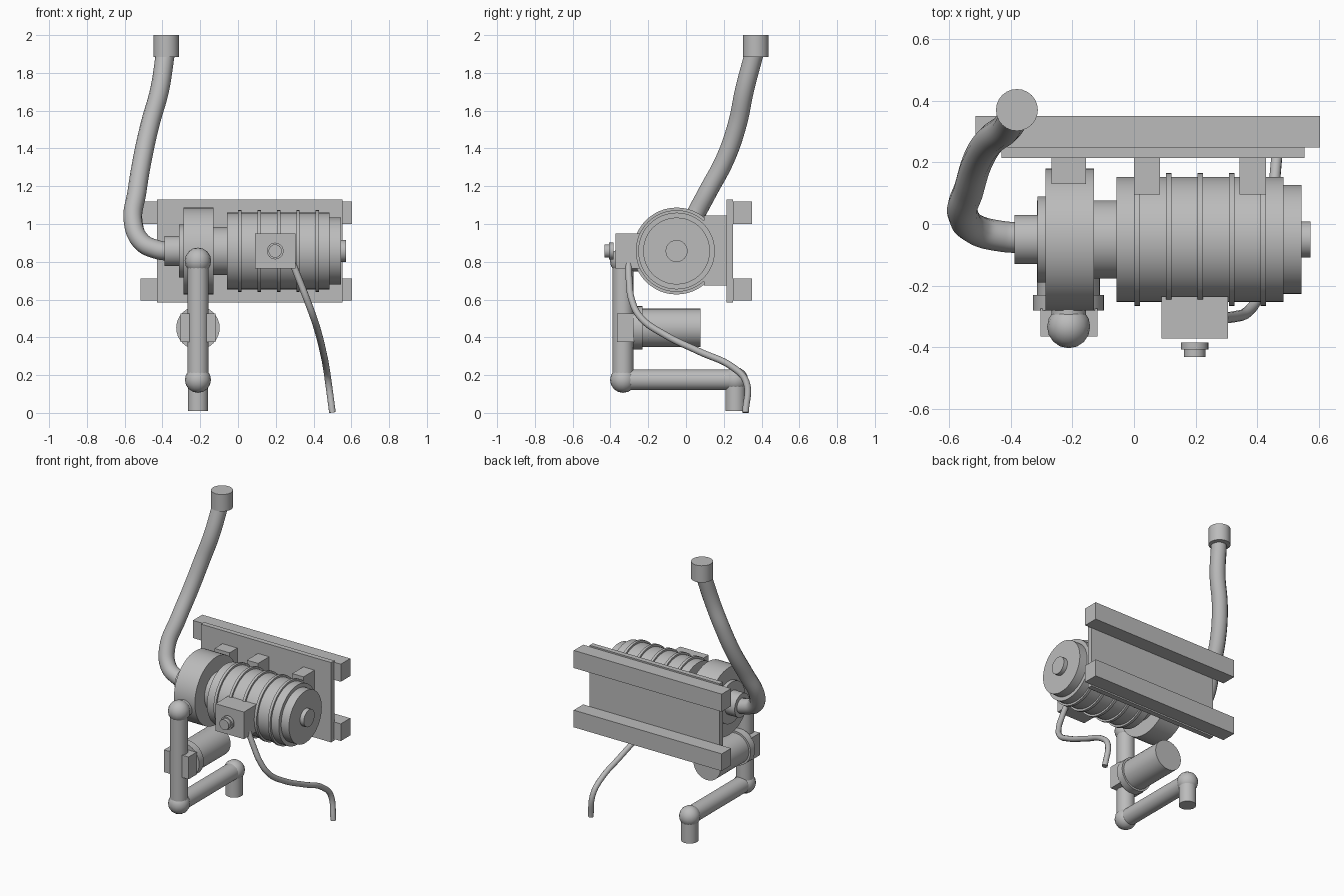
import bpy, math
from mathutils import Vector

cube = bpy.data.objects.get("Cube")
if cube:
    bpy.data.objects.remove(cube, do_unlink=True)

grey = bpy.data.materials.new("plain_grey")
grey.use_nodes = True
tone = (0.5, 0.5, 0.5, 1)
grey.diffuse_color = tone
grey.node_tree.nodes["Principled BSDF"].inputs["Base Color"].default_value = tone


def finish(name, smooth=True):
    ob = bpy.context.object
    ob.name = name
    ob.data.materials.append(grey)
    if smooth:
        bpy.ops.object.shade_smooth_by_angle(angle=math.radians(35))
    return ob


def box(name, x, y, z):
    """Box from its extents on each axis."""
    lo, hi = Vector((x[0], y[0], z[0])), Vector((x[1], y[1], z[1]))
    bpy.ops.mesh.primitive_cube_add(size=1, location=(lo + hi) / 2)
    bpy.context.object.scale = hi - lo
    return finish(name, False)


def rod(name, a, b, r, sides=32):
    """Capped cylinder between two points."""
    a, b = Vector(a), Vector(b)
    d = b - a
    bpy.ops.mesh.primitive_cylinder_add(
        vertices=sides, radius=r, depth=d.length, location=(a + b) / 2,
        rotation=d.to_track_quat("Z", "Y").to_euler())
    return finish(name)


def ball(name, at, r):
    bpy.ops.mesh.primitive_uv_sphere_add(segments=16, ring_count=8, radius=r, location=at)
    return finish(name)


def tube(name, points, r):
    """Smooth bent tube through the points."""
    cu = bpy.data.curves.new(name, "CURVE")
    cu.dimensions = "3D"
    cu.bevel_depth = r
    cu.bevel_resolution = 4
    cu.use_fill_caps = True
    cu.resolution_u = 8
    sp = cu.splines.new("BEZIER")
    sp.bezier_points.add(len(points) - 1)
    for bp, p in zip(sp.bezier_points, points):
        bp.co = p
        bp.handle_left_type = bp.handle_right_type = "AUTO"
    sp.use_smooth = True
    cu.materials.append(grey)
    ob = bpy.data.objects.new(name, cu)
    bpy.context.collection.objects.link(ob)


AY, AZ = -0.05, 0.857  # shared motor and pump axis


def drum(name, x0, x1, r):
    return rod(name, (x0, AY, AZ), (x1, AY, AZ), r, 48)


# Wall plate, rails and mounts
box("back_plate", (-0.43, 0.553), (0.215, 0.25), (0.585, 1.13))
box("upper_rail", (-0.515, 0.603), (0.248, 0.35), (1.0, 1.12))
box("lower_rail", (-0.515, 0.603), (0.248, 0.35), (0.595, 0.712))
box("pump_mount", (-0.268, -0.155), (0.13, 0.22), (0.675, 1.04))
for side, x in (("inner", 0.0), ("outer", 0.343)):
    box(side + "_motor_mount", (x, x + 0.085), (0.095, 0.22), (0.675, 1.045))

# Motor and pump drums along the axis
drum("pump_housing", -0.288, -0.13, 0.23)
drum("pump_cover", -0.313, -0.28, 0.14)
drum("inlet_collar", -0.388, -0.3, 0.08)
drum("coupling", -0.14, -0.05, 0.127)
drum("motor_body", -0.057, 0.485, 0.203)
drum("motor_end_cap", 0.48, 0.544, 0.177)
drum("shaft_hub", 0.54, 0.573, 0.058)
for i in range(5):
    x = 0.01 + i * 0.1025
    drum("motor_ring", x - 0.009, x + 0.009, 0.216)

# Inlet pipe rising to its capped end
tube("inlet_pipe", [(-0.37, -0.045, 0.855), (-0.43, -0.04, 0.865), (-0.51, -0.02, 0.905),
                    (-0.555, 0.03, 1.01), (-0.535, 0.115, 1.17), (-0.505, 0.21, 1.35),
                    (-0.465, 0.272, 1.53), (-0.415, 0.31, 1.71), (-0.385, 0.36, 1.9)], 0.05)
rod("inlet_end", (-0.38, 0.37, 1.885), (-0.38, 0.37, 2.0), 0.068, 24)

# Outlet pipe run with ball elbows
PX, PY = -0.212, -0.333
top, low, back = (PX, PY, 0.805), (PX, PY, 0.175), (PX, 0.262, 0.175)
rod("outlet_neck", (PX, -0.2, 0.805), top, 0.056)
rod("outlet_drop", top, low, 0.056)
rod("outlet_run", low, back, 0.055)
rod("outlet_stub", back, (PX, 0.262, 0.01), 0.054)
ball("top_elbow", top, 0.07)
ball("low_elbow", low, 0.069)
ball("back_elbow", back, 0.067)

# Valve clamped on the outlet pipe
box("valve_clamp", (-0.304, -0.118), (-0.365, -0.275), (0.375, 0.527))
rod("valve_flange", (PX, -0.28, 0.45), (PX, -0.23, 0.45), 0.115)
rod("valve_body", (PX, -0.24, 0.45), (PX, 0.077, 0.45), 0.102)

# Terminal box, knob and cable
box("terminal_box", (0.09, 0.305), (-0.372, -0.235), (0.765, 0.95))
rod("knob_base", (0.197, -0.408, AZ), (0.197, -0.385, AZ), 0.044)
rod("knob_tip", (0.197, -0.432, AZ), (0.197, -0.4, AZ), 0.035)
tube("power_cable", [(0.29, -0.305, 0.79), (0.33, -0.3, 0.69), (0.365, -0.288, 0.6),
                     (0.4, -0.24, 0.505), (0.428, -0.115, 0.415), (0.45, 0.07, 0.325),
                     (0.467, 0.25, 0.24), (0.478, 0.318, 0.165), (0.5, 0.315, 0.002)], 0.018)
